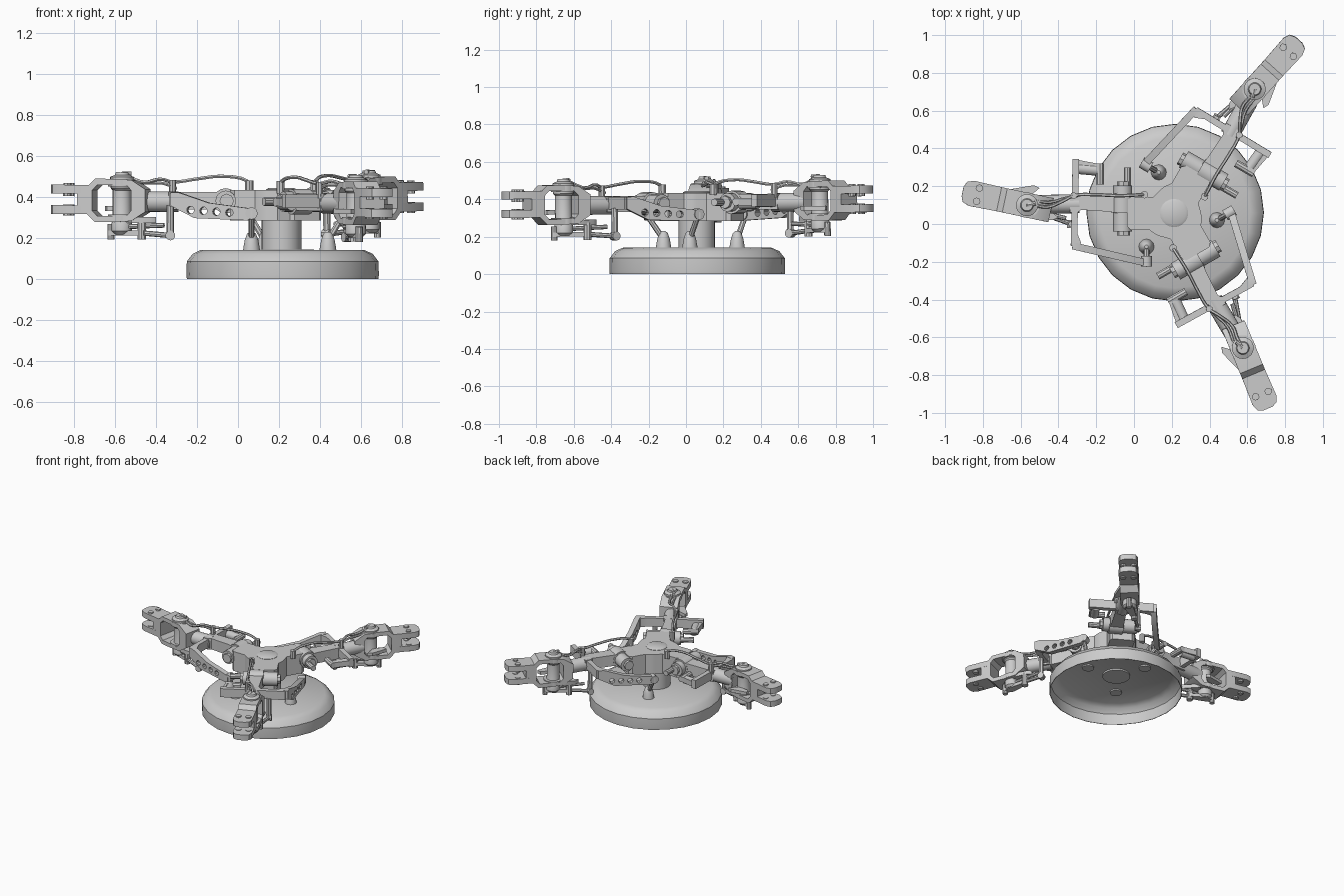
import bpy, bmesh, math
from mathutils import Vector, Matrix

if "Cube" in bpy.data.objects:
    bpy.data.objects.remove(bpy.data.objects["Cube"])

C = Vector((0.212, 0.058, 0))          # rotor axis
made = []


def finish(name, mesh):
    bm = bmesh.new()
    bm.from_mesh(mesh)
    bmesh.ops.remove_doubles(bm, verts=bm.verts, dist=1e-5)
    bmesh.ops.recalc_face_normals(bm, faces=bm.faces)
    bm.to_mesh(mesh)
    bm.free()
    ob = bpy.data.objects.new(name, mesh)
    bpy.context.collection.objects.link(ob)
    made.append(ob)
    return ob


def from_curve(name, cu):
    tmp = bpy.data.objects.new("tmp", cu)
    bpy.context.collection.objects.link(tmp)
    bpy.context.view_layer.update()
    dg = bpy.context.evaluated_depsgraph_get()
    me = bpy.data.meshes.new_from_object(tmp.evaluated_get(dg))
    bpy.data.objects.remove(tmp)
    return finish(name, me)


def plate(name, loops, half, origin=(0, 0, 0), xd=(1, 0, 0), yd=(0, 1, 0)):
    """Flat plate from a 2D outline (first loop) with holes (other loops)."""
    cu = bpy.data.curves.new(name, 'CURVE')
    cu.dimensions, cu.fill_mode, cu.extrude = '2D', 'BOTH', half
    for pts in loops:
        sp = cu.splines.new('POLY')
        sp.points.add(len(pts) - 1)
        for p, q in zip(sp.points, pts):
            p.co = (q[0], q[1], 0, 1)
        sp.use_cyclic_u = True
    ob = from_curve(name, cu)
    x, y = Vector(xd).normalized(), Vector(yd).normalized()
    m = Matrix((x, y, x.cross(y))).transposed().to_4x4()
    ob.data.transform(Matrix.Translation(origin) @ m)
    return ob


def pipe(name, pts, r):
    cu = bpy.data.curves.new(name, 'CURVE')
    cu.dimensions, cu.bevel_depth, cu.bevel_resolution = '3D', r, 1
    cu.use_fill_caps, cu.resolution_u = True, 4
    sp = cu.splines.new('BEZIER')
    sp.bezier_points.add(len(pts) - 1)
    for b, p in zip(sp.bezier_points, pts):
        b.co = p
        b.handle_left_type = b.handle_right_type = 'AUTO'
    return from_curve(name, cu)


def rod(name, p, q, r, sides=16):
    p, q = Vector(p), Vector(q)
    bm = bmesh.new()
    bmesh.ops.create_cone(bm, cap_ends=True, segments=sides, radius1=r, radius2=r, depth=(q - p).length)
    bm.transform(Matrix.Translation((p + q) / 2)
                 @ (q - p).to_track_quat('Z', 'Y').to_matrix().to_4x4())
    me = bpy.data.meshes.new(name)
    bm.to_mesh(me)
    bm.free()
    return finish(name, me)


def lathe(name, prof, centre, sides):
    bm = bmesh.new()
    vs = [bm.verts.new((r, 0, z)) for r, z in prof]
    es = [bm.edges.new(e) for e in zip(vs, vs[1:])]
    bmesh.ops.spin(bm, geom=vs + es, axis=(0, 0, 1), cent=(0, 0, 0), angle=math.tau, steps=sides)
    bm.transform(Matrix.Translation(centre))
    me = bpy.data.meshes.new(name)
    bm.to_mesh(me)
    bm.free()
    return finish(name, me)


def circle(x, y, r, n=12):
    return [(x + r * math.cos(math.tau * i / n), y + r * math.sin(math.tau * i / n)) for i in range(n)]


# thin-shelled swash dish, mast and hub
lathe("swash_dish", [(0, .137), (.398, .135), (.436, .116), (.462, .082), (.464, 0), (.468, 0), (.47, .02), (.468, .085),
                     (.44, .122), (.40, .141), (0, .143)], (.218, .06, 0), 24)
rod("mast", C + Vector((0, 0, .125)), C + Vector((0, 0, .32)), .097, sides=24)
lathe("mast_cap", [(0, .445), (.06, .445), (.075, .437), (.075, .41), (0, .41)], C, 20)
lobe = [(-.07, .125), (-.11, .085), (-.23, .085), (-.25, .07), (-.25, -.07), (-.23, -.09), (-.13, -.09), (-.095, -.115)]
outline = []
for k in range(3):
    c, s = math.cos(k * math.tau / 3), math.sin(k * math.tau / 3)
    outline += [(x * c - y * s, x * s + y * c) for x, y in lobe]
plate("hub", [outline], .075, C + Vector((0, 0, .36)))

# everything below is one arm (pointing -x), repeated three times around the hub
start = len(made)
Z = .38

# swash stud and pitch link (these do not flap)
lathe("swash_stud", [(0, .125), (.043, .125), (.04, .15), (.033, .19), (.022, .22), (.01, .23), (0, .23)],
      (.066, -.12, 0), 12)
rod("pitch_link", (.066, -.13, .2), (.066, -.205, .31), .015, sides=8)
rod("pitch_link_eye", (.066, -.225, .32), (.066, -.17, .32), .03, sides=12)
fixed = len(made)

# flapping hinge across the hub end
rod("flap_hinge", (-.06, -.04, Z), (-.06, .205, Z), .05)
rod("flap_hinge_boss", (-.06, .06, Z), (-.06, .16, Z), .062)
rod("flap_hinge_bolt", (-.055, -.06, Z), (-.055, .225, Z), .035, sides=8)
rod("damper_anchor", (-.035, .2, Z), (-.035, .3, Z), .02, sides=10)

# arm body and spindle
plate("arm_body", [[(-.08, .055), (-.13, .065), (-.28, .075), (-.30, .06), (-.34, .06), (-.34, .155),
                    (-.13, .155), (-.08, .165)]], .042, (0, 0, Z))
rod("spindle", (-.29, .107, Z - .005), (-.5, .104, Z - .005), .05, sides=20)

# pitch horn: cross bar, damper bracket, drilled lever
plate("horn_cross_bar", [[(-.29, .345), (-.325, .345), (-.335, -.115), (-.30, -.125), (-.28, -.10), (-.30, -.05)]],
      .033, (0, 0, Z + .005))
plate("damper_bracket", [[(-.325, .345), (-.17, .315), (-.17, .285), (-.20, .285), (-.20, .305), (-.32, .315)]],
      .02, (0, 0, Z))
rod("damper", (-.30, .295, Z - .01), (-.19, .285, Z - .01), .03)
rod("damper_eye", (-.18, .21, Z), (-.18, .32, Z), .022, sides=10)
plate("horn_lever", [[(0, .42), (.04, .42), (.19, .37), (.385, .345), (.41, .33), (.41, .30), (.385, .285),
                      (.12, .295), (0, .355)]] + [circle(.10 + .065 * i, .335 - .004 * i, .019, 10) for i in range(4)],
      .019, (-.325, -.115, 0), (.385, -.09, 0), (0, 0, 1))

# hydraulic line on top, with its fittings
pipe("damper_line", [(.055, .155, .465), (.04, .155, .48), (-.08, .15, .50), (-.2, .155, .487), (-.32, .15, .472),
                     (-.38, .12, .485), (-.46, .09, .47), (-.53, .10, .495), (-.57, .10, .515)], .009)
pipe("second_line", [(-.30, .15, .44), (-.37, .135, .465), (-.45, .115, .465), (-.53, .125, .48)], .008)
rod("line_fitting", (.055, .155, .42), (.055, .155, .48), .02, sides=8)
rod("line_post", (-.32, .15, .40), (-.32, .15, .48), .018, sides=8)

# under-slung linkage
rod("link_post", (-.33, .0, .36), (-.33, .0, .195), .018, sides=8)
rod("link_post_eye", (-.33, -.02, .21), (-.33, .02, .21), .024, sides=10)
rod("lower_link", (-.33, 0, .21), (-.47, .05, .222), .013, sides=8)
rod("lower_link_end", (-.47, .05, .19), (-.47, .05, .285), .022, sides=10)
rod("upper_link", (-.36, .03, .26), (-.60, .09, .25), .012, sides=8)
outer = len(made)

# lag pin drum
P = Vector((-.567, .1, 0))
lathe("lag_drum", [(0, .215), (.035, .215), (.05, .23), (.05, .27), (.045, .28), (.045, .43), (.055, .44), (.055, .465),
                   (.045, .47), (.058, .48), (.058, .495), (.035, .505), (.03, .518), (0, .518)], P, 20)
rod("drum_nipple", P + Vector((0, 0, .51)), P + Vector((.045, .01, .51)), .012, sides=8)

# blade yoke with open window and two pairs of lugs
a = math.radians(168)
D = Vector((math.cos(a), math.sin(a), 0))
W = Vector((-D.y, D.x, 0))
half = [(-.13, .055), (-.06, .10), (.03, .106), (.12, .106), (.165, .062), (.21, .062), (.21, .02)]
win = [(-.06, .05), (-.035, .076), (.11, .076), (.135, .05)]
flip = lambda pts: pts + [(x, -z) for x, z in reversed(pts)]
plate("blade_yoke", [flip(half), flip(win)], .065, P + Vector((0, 0, Z)), D, (0, 0, 1))
tip = [(.15, -.065), (.30, -.068), (.335, -.055), (.348, -.025), (.348, .025), (.335, .055), (.30, .068), (.15, .065)]
for sgn, nm in ((1, "upper"), (-1, "lower")):
    plate(nm + "_blade_lug", [tip], .021, P + Vector((0, 0, Z + .005 + sgn * .05)), D, W)
    plate(nm + "_lag_lug", [circle(0, 0, .068, 16)], .016, P + Vector((0, 0, Z + sgn * .085)))
for w in (-.036, .036):
    b = P + D * .265 + W * w
    for z0, z1 in ((.4, .465), (.305, .36)):
        rod("blade_bolt", b + Vector((0, 0, z0)), b + Vector((0, 0, z1)), .02, sides=8)

# fold and droop-stop plates beside the drum
plate("fold_plate", [[(-.65, .185), (-.53, .205), (-.50, .19), (-.56, .14), (-.64, .15)]], .012, (0, 0, .34))
plate("stop_plate", [[(-.45, .075), (-.40, .035), (-.43, .02), (-.52, .03), (-.56, .08), (-.5, .13)]], .014, (0, 0, .285))
plate("drum_crank", [[(-.46, .03), (-.45, .065), (-.56, .13), (-.63, .13), (-.63, .10), (-.57, .07)]], .012, (0, 0, .222))
rod("crank_pin", (-.62, .115, .19), (-.62, .115, .265), .018, sides=10)

# repeat the arm around the hub; each has its own small flap and lag angles
arm = made[start:]
piv = C + Vector((0, 0, Z))
hinge = P + Vector((0, 0, Z))
rot = lambda deg, axis: Matrix.Rotation(math.radians(deg), 4, axis)
for k, flap, lag, slide in ((1, -.7, 4.6, .02), (2, .9, 0, .005), (0, .2, 0, 0)):
    for i, ob in enumerate(arm):
        m = Matrix.Translation(piv) @ rot(120 * k, 'Z') @ rot(flap if start + i >= fixed else 0, 'Y') \
            @ Matrix.Translation(-piv)
        if start + i >= outer:
            m = m @ Matrix.Translation(hinge - Vector((slide, 0, 0))) @ rot(lag, 'Z') @ Matrix.Translation(-hinge)
        if k:
            dup = bpy.data.objects.new(f"{ob.name}_{k + 1}", ob.data.copy())
            bpy.context.collection.objects.link(dup)
            made.append(dup)
            dup.data.transform(m)
        else:
            ob.data.transform(m)

# smooth round parts, keep edges crisp
for ob in made:
    ob.select_set(True)
bpy.context.view_layer.objects.active = made[0]
bpy.ops.object.shade_smooth_by_angle(angle=math.radians(33))
